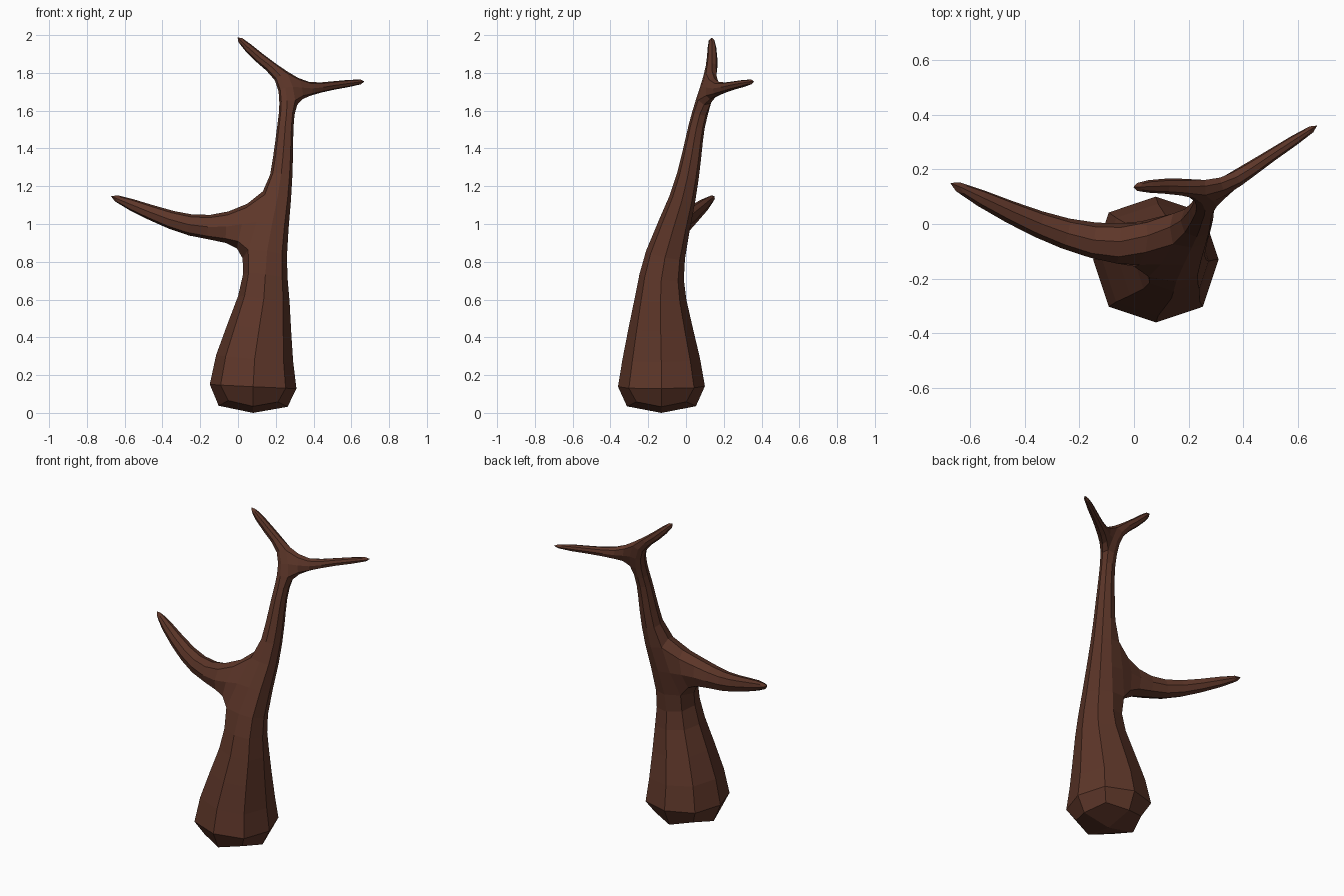
import bpy, bmesh
from mathutils import Vector

if "Cube" in bpy.data.objects:
    bpy.data.objects.remove(bpy.data.objects["Cube"])

bm = bmesh.new()


def ring(center, direction, hint, r):
    """Square cage ring facing along direction, first edge along hint."""
    d = direction.normalized()
    u = (hint - d * hint.dot(d)).normalized()
    v = d.cross(u)
    return [bm.verts.new(center + (u * a + v * b) * r)
            for a, b in ((-1, -1), (1, -1), (1, 1), (-1, 1))]


def tube(points, hint, start=None, openings=()):
    """Loft square rings along (x, y, z, radius); leave openings for limbs."""
    centers = [Vector(p[:3]) for p in points]
    if start:
        origin = sum((v.co for v in start), Vector()) / 4
    else:
        origin = centers[0]
    prev, holes = start, []
    for k, p in enumerate(points):
        before = centers[k - 1] if k else origin
        after = centers[min(k + 1, len(centers) - 1)]
        cur = ring(centers[k], after - before, Vector(hint), p[3])
        if prev:
            for i in range(4):
                j = (i + 1) % 4
                quad = [prev[i], prev[j], cur[j], cur[i]]
                if (k, i) in openings:
                    holes.append(quad)
                else:
                    bm.faces.new(quad)
        else:
            bm.faces.new(cur[::-1])
        prev = cur
    bm.faces.new(prev)
    return holes


# Trunk running up into the upper left twig
low_hole, top_hole = tube([
    (.08, -.13, 0, .25), (.08, -.13, .28, .21), (.145, -.138, .62, .13),
    (.145, -.12, .82, .108), (.218, -.01, 1.15, .066), (.24, .03, 1.36, .052),
    (.25, .055, 1.52, .042), (.265, .09, 1.64, .042), (.235, .13, 1.785, .034),
    (.11, .14, 1.88, .028), (-.002, .135, 1.987, .018)],
    (1, 0, 0), openings={(4, 3), (8, 1)})

# Left limb
tube([(-.05, -.078, .98, .075), (-.25, -.04, .987, .056),
      (-.45, .04, 1.055, .042), (-.672, .15, 1.147, .02)],
     (0, -1, 0), start=low_hole)

# Upper right twig
tube([(.375, .165, 1.712, .032), (.5, .25, 1.733, .022),
      (.67, .36, 1.755, .016)],
     (0, 1, 0), start=top_hole)

mesh = bpy.data.meshes.new("tree_trunk")
bm.to_mesh(mesh)
bm.free()
tree = bpy.data.objects.new("tree_trunk", mesh)
bpy.context.collection.objects.link(tree)

# Round the square cage into flat eight-sided limbs
sub = tree.modifiers.new("Subdivision", 'SUBSURF')
sub.levels = sub.render_levels = 1
sub.use_limit_surface = False

bark = bpy.data.materials.new("bark")
bark.diffuse_color = (.11, .037, .022, 1)
bark.use_nodes = True
bark.node_tree.nodes["Principled BSDF"].inputs["Base Color"].default_value = bark.diffuse_color
mesh.materials.append(bark)
